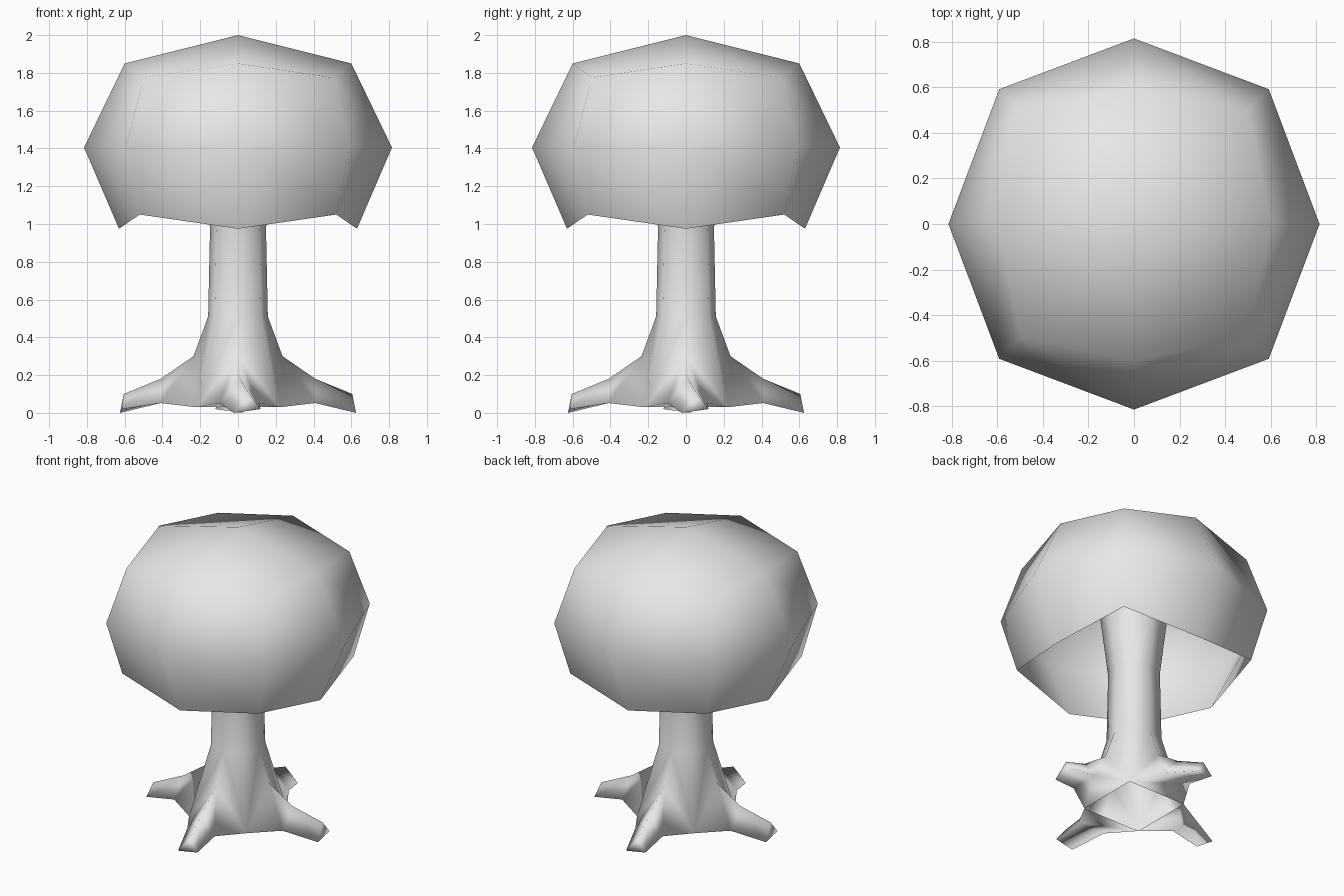
import bpy, bmesh
from math import radians
from mathutils import Matrix, Vector

cube = bpy.data.objects.get("Cube")
if cube:
    bpy.data.objects.remove(cube, do_unlink=True)

grey = bpy.data.materials.new("plain light grey")
grey.use_nodes = True
colour = (0.8, 0.8, 0.8, 1)
grey.diffuse_color = colour
grey.node_tree.nodes["Principled BSDF"].inputs["Base Color"].default_value = colour


def finish(name, bm):
    mesh = bpy.data.meshes.new(name)
    bm.to_mesh(mesh)
    bm.free()
    mesh.materials.append(grey)
    for face in mesh.polygons:
        face.use_smooth = True
    obj = bpy.data.objects.new(name, mesh)
    bpy.context.collection.objects.link(obj)
    return obj


# Canopy: a cube cut once each way, rounded, open underneath
bm = bmesh.new()
bmesh.ops.create_cube(bm, size=2)
bmesh.ops.subdivide_edges(bm, edges=bm.edges[:], cuts=1, use_grid_fill=True)
# (level, number of sideways steps) -> (sideways distance, height)
shape = {
    (1, 0): (0, 2.0), (1, 1): (0.6, 1.85), (1, 2): (0.5, 1.775),
    (0, 1): (0.815, 1.405), (0, 2): (0.592, 1.405),
    (-1, 0): (0, 0.9), (-1, 1): (0.63, 0.975), (-1, 2): (0.52, 1.05),
}
underside = None
for v in bm.verts:
    x, y, z = (round(c) for c in v.co)
    key = (z, abs(x) + abs(y))
    if key == (-1, 0):
        underside = v
    side, height = shape[key]
    v.co = Vector((x * side, y * side, height))
bmesh.ops.delete(bm, geom=[underside], context='VERTS')
bmesh.ops.recalc_face_normals(bm, faces=bm.faces[:])
finish("canopy", bm)

# Trunk and roots: one quarter sector, repeated four times and welded
points = {
    "top": (0.21, 0, 1.4), "top_r": (0.15, -0.15, 1.4), "top_l": (0.15, 0.15, 1.4),
    "neck": (0.148, 0, 0.98), "neck_r": (0.115, -0.115, 0.98), "neck_l": (0.115, 0.115, 0.98),
    "waist": (0.158, 0, 0.51), "waist_r": (0.122, -0.122, 0.51), "waist_l": (0.122, 0.122, 0.51),
    "shoulder": (0.236, 0, 0.3), "valley_r": (0.22, -0.22, 0.03), "valley_l": (0.22, 0.22, 0.03),
    "knee": (0.41, 0.01, 0.18), "knee_r": (0.41, -0.1, 0.052), "knee_l": (0.41, 0.11, 0.052),
    "tip": (0.605, 0.06, 0.1), "tip_r": (0.625, -0.02, 0), "tip_l": (0.615, 0.12, 0.02),
}
rings = ["top", "neck", "waist"]
faces = []
for upper, lower in zip(rings, rings[1:]):
    faces += [(upper, upper + "_r", lower + "_r", lower),
              (upper, lower, lower + "_l", upper + "_l")]
for a, a_side, b, b_side in (("waist", "waist", "shoulder", "valley"),
                             ("shoulder", "valley", "knee", "knee"),
                             ("knee", "knee", "tip", "tip")):
    faces += [(a, a_side + "_r", b_side + "_r", b),
              (a, b, b_side + "_l", a_side + "_l")]
faces += [("tip", "tip_r", "tip_l"),
          ("knee_r", "knee_l", "tip_l", "tip_r"),
          ("valley_r", "valley_l", "knee_l", "knee_r")]

bm = bmesh.new()
for quarter in range(4):
    turn = Matrix.Rotation(radians(90 * quarter), 3, 'Z')
    verts = {name: bm.verts.new(turn @ Vector(p)) for name, p in points.items()}
    for names in faces:
        bm.faces.new([verts[n] for n in names])
bmesh.ops.remove_doubles(bm, verts=bm.verts[:], dist=0.0005)
bmesh.ops.recalc_face_normals(bm, faces=bm.faces[:])
finish("trunk_and_roots", bm)
